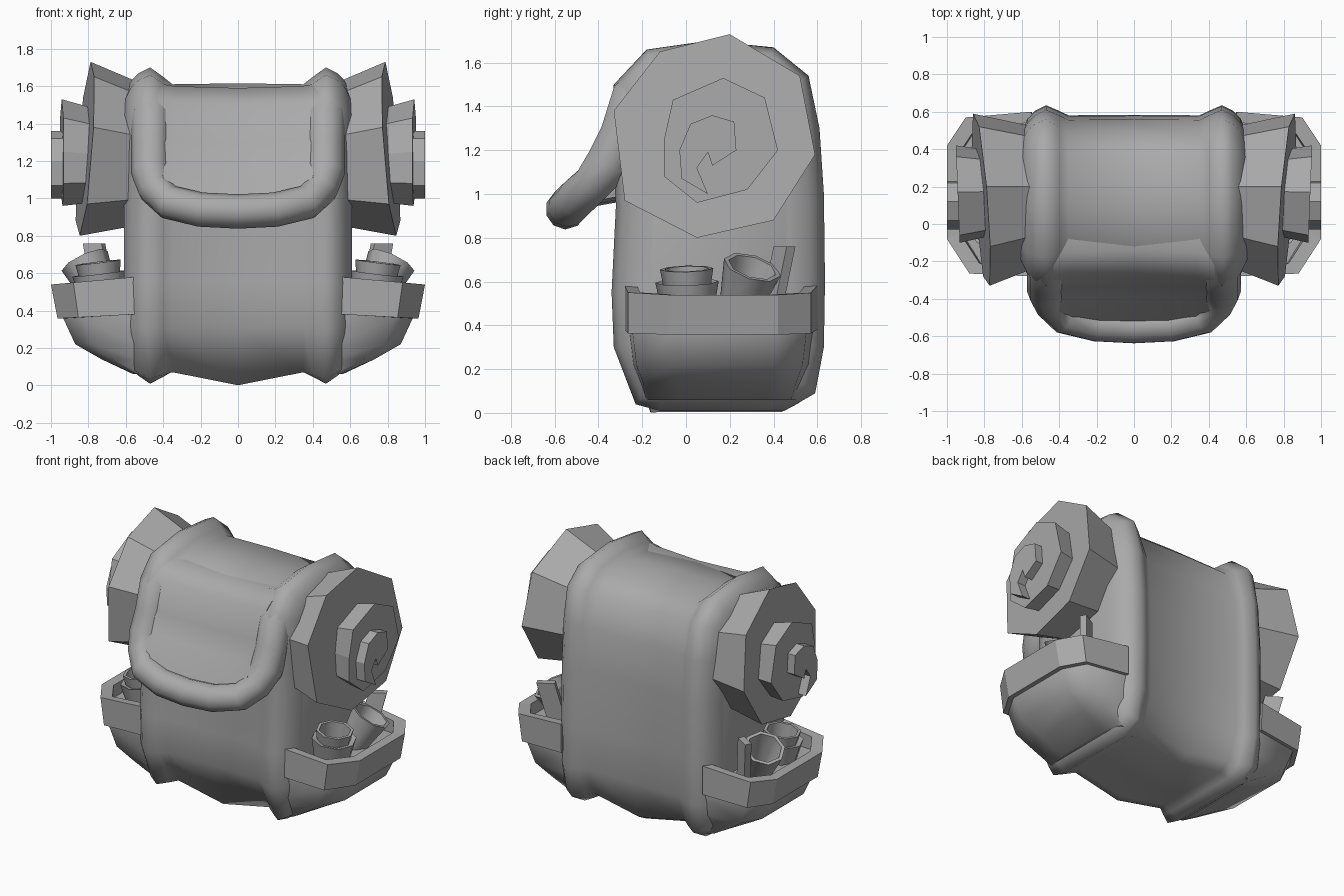
import bpy, bmesh, math
from mathutils import Vector, Matrix

if "Cube" in bpy.data.objects:
    bpy.data.objects.remove(bpy.data.objects["Cube"], do_unlink=True)

grey = bpy.data.materials.new("canvas grey")
grey.use_nodes = True
grey.diffuse_color = (0.4, 0.4, 0.4, 1)
grey.node_tree.nodes["Principled BSDF"].inputs["Base Color"].default_value = (0.4, 0.4, 0.4, 1)


def loft(name, rings, smooth=None, closed=False):
    """Skin a list of equal-length rings; cap the ends unless closed."""
    bm = bmesh.new()
    rows = [[bm.verts.new(p) for p in ring] for ring in rings]
    n = len(rows[0])
    pairs = list(zip(rows, rows[1:])) + ([(rows[-1], rows[0])] if closed else [])
    for a, b in pairs:
        for i in range(n):
            bm.faces.new((a[i], a[(i + 1) % n], b[(i + 1) % n], b[i]))
    if not closed:
        bm.faces.new(rows[0])
        bm.faces.new(rows[-1])
    bmesh.ops.recalc_face_normals(bm, faces=bm.faces)
    mesh = bpy.data.meshes.new(name)
    bm.to_mesh(mesh)
    bm.free()
    ob = bpy.data.objects.new(name, mesh)
    bpy.context.collection.objects.link(ob)
    mesh.materials.append(grey)
    if smooth:
        bpy.ops.object.select_all(action='DESELECT')
        ob.select_set(True)
        bpy.context.view_layer.objects.active = ob
        bpy.ops.object.shade_smooth_by_angle(angle=math.radians(smooth))
    return ob


def mirror(ob):
    """Repeat a part on the other side of the pack."""
    ob.modifiers.new("Mirror", 'MIRROR').use_mirror_merge = False
    return ob


def inset(points, d, wall):
    """Move a y-z outline inwards by d, or by a share of d on the upright walls."""
    out = []
    for i, p in enumerate(points):
        a, b = Vector(points[i - 1]), Vector(points[(i + 1) % len(points)])
        t = (b - a).normalized() * d * (wall if .2 < p[1] < 1.45 else 1)
        out.append((p[0] - t.y, p[1] + t.x))
    return out


# Main bag: one side outline swept across, swelling into piping near each edge
outline = [(-.12, .02), (.1, .02), (.45, .02), (.59, .1), (.63, .3), (.635, .6), (.63, 1),
           (.61, 1.3), (.56, 1.54), (.4, 1.67), (.1, 1.7), (-.18, 1.66), (-.33, 1.5),
           (-.34, 1.25), (-.32, .95), (-.34, .55), (-.33, .3), (-.23, .05)]
steps = [(0, .085), (.35, .09), (.40, .05), (.47, 0), (.53, .03), (.57, .07), (.61, .16)]
rings = []
for x, d in [(-x, d) for x, d in steps[:0:-1]] + steps:
    crown = max(0, .1 - .19 * abs(x))
    rings.append([(x, y, z - (crown if z < .2 else 0))
                  for y, z in inset(outline, d, .6 if abs(x) < .5 else 1)])
loft("bag_body", rings, 75)

# Flap: a wedge-shaped panel that lifts away from the front
flap = [(.06, 1.55), (-.14, 1.59), (-.27, 1.5), (-.33, 1.3), (-.39, 1.17), (-.52, 1.01),
        (-.55, .92), (-.27, .97), (-.2, 1.4)]
loft("flap_panel", [[(x * (1 if z > 1.02 else .86), y - s * (z > 1.02), z + s) for y, z in flap]
                    for x, s in ((-.43, .025), (-.34, .01), (0, 0), (.34, .01), (.43, .025))], 60)

# Flap rim: a padded tube following the flap edge, mirrored across the centre
half = [(.465, .1, 1.5), (.465, -.13, 1.53), (.465, -.24, 1.44), (.465, -.29, 1.27),
        (.465, -.355, 1.14), (.445, -.425, 1.05), (.37, -.5, .98), (.2, -.54, .94), (0, -.55, .93)]
path = [Vector(p) for p in half] + [Vector((-x, y, z)) for x, y, z in half[-2::-1]]
rim = []
for i, p in enumerate(path):
    t = (path[min(i + 1, len(path) - 1)] - path[max(i - 1, 0)]).normalized()
    u = t.cross(Vector((0, -.8, .6)) if abs(t.x) > .5 else Vector((1, 0, 0))).normalized()
    v = t.cross(u)
    if abs(t.x) <= .5:
        u, v = (v, -u)
    if v.y > 0:
        u, v = -u, -v
    if u.dot(Vector((p.x, 0, p.z - 1.3))) < 0:
        u = -u
    r = .108 if p.z > 1.1 else .092
    rim.append([p + r * (math.cos(a) * u + math.sin(a) * v)
                for a in (math.tau * k / 10 for k in range(10))])
loft("flap_rim", rim, 60)


# Bedroll: stepped polygonal coils with slanting ends at each side
def coil(name, points, x_in, x_out, shrink=1.0, lean=0.0, turn=0.0):
    c = Vector((.2, 1.12))
    inner = [c + (Vector(p) - c) * shrink for p in points]
    return mirror(loft(name, [[(x_in, y, z) for y, z in inner],
                              [(x_out - lean * (z - 1.2) + turn * (y - .1), y, z)
                               for y, z in points]]))


outer = [(.2, 1.73), (.52, 1.54), (.59, 1.18), (.4, .88), (.05, .8), (-.28, .97),
         (-.33, 1.38), (-.12, 1.65)]
middle = [(.17, 1.53), (.36, 1.44), (.42, 1.2), (.28, 1.02), (.05, .96), (-.1, 1.08),
          (-.1, 1.25), (-.06, 1.43)]
core = [(.1, 1.19), (.12, 1.13), (.23, 1.2), (.22, 1.33), (.12, 1.36), (.02, 1.32),
        (-.03, 1.2), (-.02, 1.07), (.1, 1.0), (.05, 1.12)]
coil("bedroll_outer", outer, .53, .82, .82, .075, .08)
coil("bedroll_middle", middle, .74, .94, .86, 0, .04)
coil("bedroll_core", core, .9, 1.0)

# Side pocket: a rounded pouch under a stiff open band
plan = [(.55, -.28), (.88, -.265), (1, -.08), (1, .42), (.9, .57), (.55, .6)]


def plan_ring(reach, squeeze, z, tilt=0.0):
    """Pocket plan scaled outwards from the bag and about its own depth."""
    return [(.5 + (x - .5) * reach, .16 + (y - .16) * squeeze, z - tilt * (x - .55))
            for x, y in plan]


mirror(loft("pocket_pouch", [plan_ring(.12, .78, .06), plan_ring(.46, .84, .14),
                             plan_ring(.74, .91, .22), plan_ring(.87, .95, .36),
                             plan_ring(.87, .95, .46)], 60))
mirror(loft("pocket_band", [plan_ring(.93, 1, .38, .05), plan_ring(1, 1, .58, .09),
                            plan_ring(.86, .87, .58, .09), plan_ring(.82, .87, .38, .05)],
            closed=True))


# Cups: hollow faceted cones tucked in the pocket
def cup(name, at, profile, tilt_x, tilt_y, sides=8):
    turn = Matrix.Rotation(tilt_x, 3, 'X') @ Matrix.Rotation(tilt_y, 3, 'Y')
    rings = [[Vector(at) + turn @ Vector((r * math.cos(math.tau * k / sides),
                                         r * math.sin(math.tau * k / sides), h))
              for k in range(sides)] for r, h in profile]
    return mirror(loft(name, rings, 50))


cup("short_cup", (.72, .01, .42),
    [(.11, 0), (.145, .18), (.11, .17), (.122, .24), (.102, .24), (.09, .04)], .03, .12)
cup("tilted_cup", (.71, .23, .43), [(.085, 0), (.135, .27), (.113, .27), (.07, .04)], -.3, .42)

# Thin slab leaning behind the cups
slab = [[(x + k * .06, y + k * .07, .42 + k * .34) for x, y in
         ((.67, .33), (.77, .39), (.75, .43), (.65, .37))] for k in (0, 1)]
mirror(loft("leaning_slab", slab))
